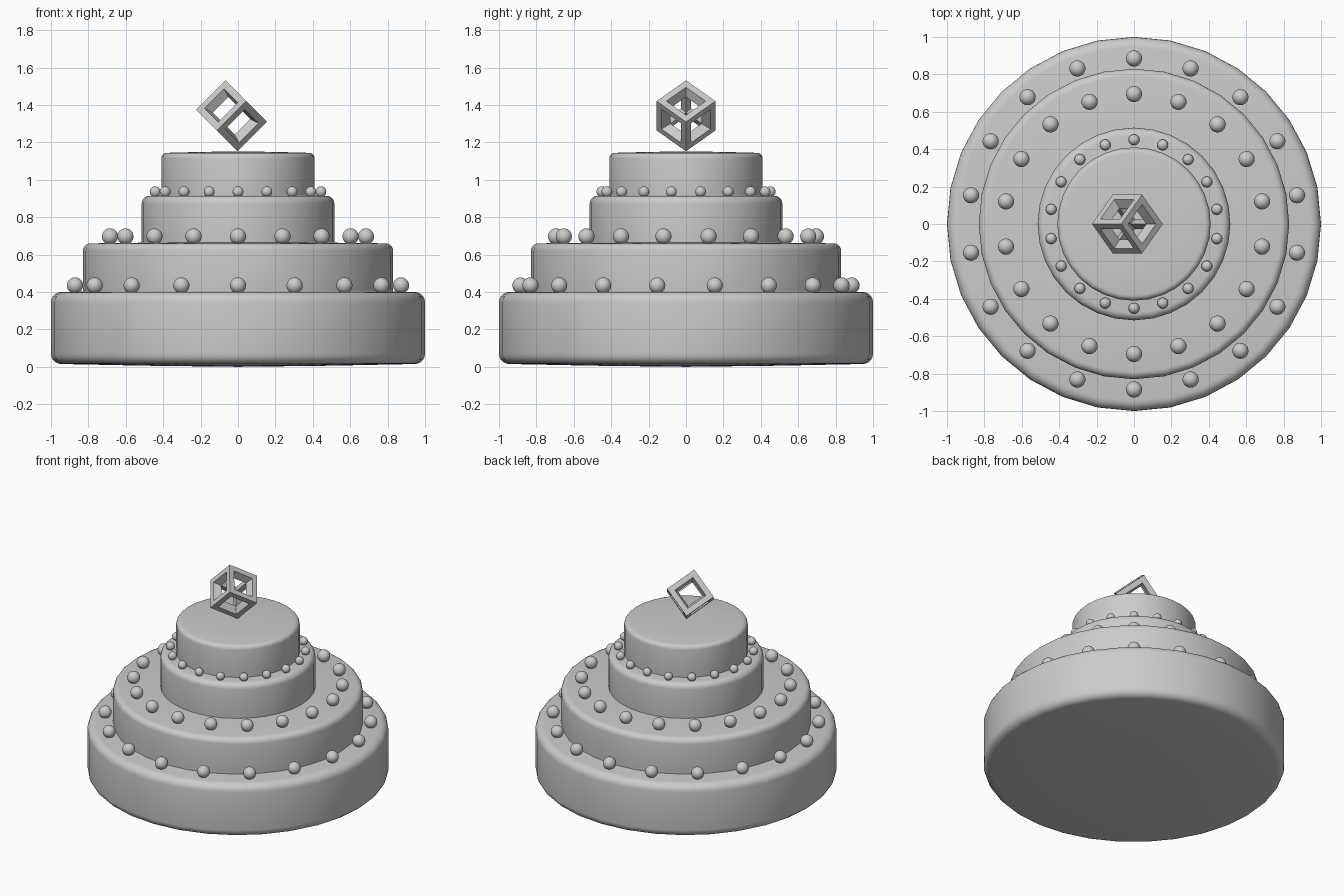
import bpy, bmesh, math
from mathutils import Vector, Matrix

old = bpy.data.objects.get("Cube")
if old:
    bpy.data.objects.remove(old, do_unlink=True)

grey = bpy.data.materials.new("plain_grey")
grey.use_nodes = True
COLOR = (0.6, 0.6, 0.6, 1)
grey.diffuse_color = COLOR
grey.node_tree.nodes["Principled BSDF"].inputs["Base Color"].default_value = COLOR


def finish(name, bm, smooth=True):
    bmesh.ops.remove_doubles(bm, verts=bm.verts, dist=1e-5)
    bmesh.ops.recalc_face_normals(bm, faces=bm.faces)
    mesh = bpy.data.meshes.new(name)
    bm.to_mesh(mesh)
    bm.free()
    mesh.materials.append(grey)
    obj = bpy.data.objects.new(name, mesh)
    bpy.context.collection.objects.link(obj)
    if smooth:
        bpy.ops.object.select_all(action='DESELECT')
        obj.select_set(True)
        bpy.context.view_layer.objects.active = obj
        bpy.ops.object.shade_smooth_by_angle(angle=math.radians(40))
    return obj


def corner(radius, z, bevel, start):
    """Quarter-round profile points around a rim."""
    return [(radius - bevel + bevel * math.cos(a), z + bevel * math.sin(a))
            for a in (math.radians(start + 18 * i) for i in range(6))]


def tier(name, radius, bottom, top, bevel, dome):
    """Round layer with soft rims and slightly domed ends."""
    low = corner(radius, bottom + dome + bevel, bevel, -90)
    high = corner(radius, top - dome - bevel, bevel, 0)
    points = [(0, bottom), (radius * 0.5, bottom + dome * 0.4)] + low
    points += high + [(radius * 0.5, top - dome * 0.4), (0, top)]
    bm = bmesh.new()
    verts = [bm.verts.new((0, -r, z)) for r, z in points]
    edges = [bm.edges.new(pair) for pair in zip(verts, verts[1:])]
    bmesh.ops.spin(bm, geom=verts + edges, cent=(0, 0, 0), axis=(0, 0, 1),
                   angle=math.tau, steps=32, use_duplicate=False)
    finish(name, bm)


def pearl_ring(name, ring, z, size, count=18):
    """Evenly spaced balls around a layer."""
    bm = bmesh.new()
    for i in range(count):
        a = math.tau * i / count
        place = Matrix.Translation((ring * math.sin(a), ring * math.cos(a), z))
        bmesh.ops.create_uvsphere(bm, u_segments=24, v_segments=12,
                                  radius=size, matrix=place)
    finish(name, bm)


def open_cube(name, side, bar, center):
    """Hollow cube of square bars, balanced on one corner."""
    bm = bmesh.new()
    bmesh.ops.create_cube(bm, size=side)
    holes = list(bm.faces)
    bmesh.ops.inset_individual(bm, faces=holes, thickness=bar)
    inner = side / 2 - bar
    rims = [[v.co.copy() for v in f.verts] for f in holes]
    bmesh.ops.delete(bm, geom=holes, context='FACES')

    def clamp(p):
        return Vector([max(-inner, min(inner, c)) for c in p])

    # inner walls of every opening
    for rim in rims:
        for p, q in zip(rim, rim[1:] + rim[:1]):
            bm.faces.new([bm.verts.new(c) for c in (p, q, clamp(q), clamp(p))])
    obj = finish(name, bm, smooth=False)
    turn = Matrix.Rotation(math.pi / 4, 4, 'Y') @ Matrix.Rotation(math.pi / 4, 4, 'Z')
    obj.data.transform(Matrix.Translation(center) @ turn)


# Stacked layers
tier("bottom_layer", 1.0, 0.0, 0.415, 0.055, 0.015)
tier("second_layer", 0.83, 0.33, 0.668, 0.04, 0.008)
tier("third_layer", 0.515, 0.58, 0.92, 0.04, 0.006)
tier("top_layer", 0.41, 0.84, 1.152, 0.03, 0.008)

# Pearl decorations
pearl_ring("bottom_pearls", 0.885, 0.435, 0.043)
pearl_ring("second_pearls", 0.695, 0.697, 0.043)
pearl_ring("third_pearls", 0.45, 0.936, 0.029)

# Topper
open_cube("cube_topper", 0.222, 0.052, (-0.035, 0, 1.342))
